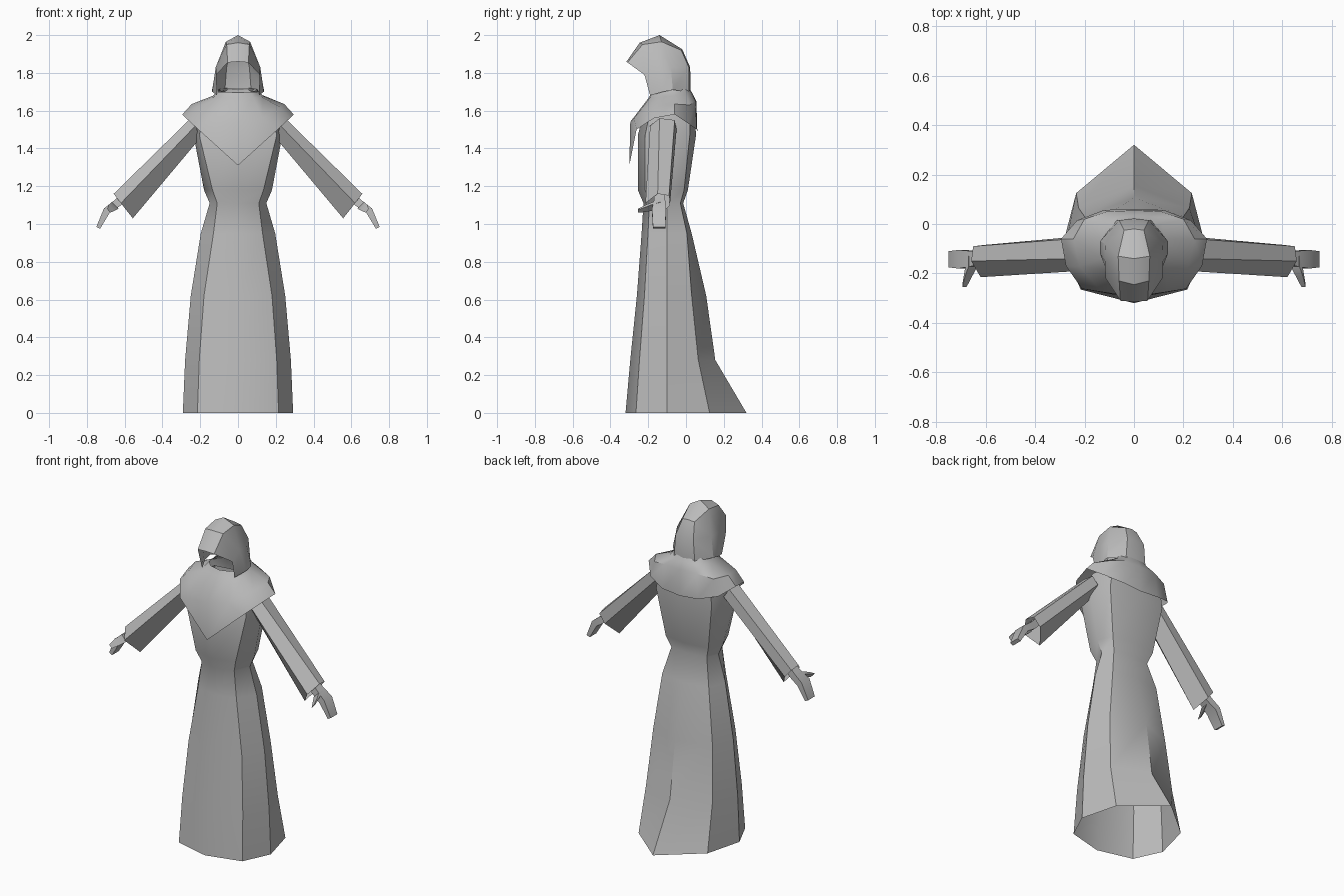
import bpy
import bmesh
from math import radians

cube = bpy.data.objects.get("Cube")
if cube:
    bpy.data.objects.remove(cube, do_unlink=True)

# One grey cloth colour
grey = bpy.data.materials.new("cloth_grey")
grey.use_nodes = True
colour = (0.5, 0.5, 0.5, 1)
grey.diffuse_color = colour
grey.node_tree.nodes["Principled BSDF"].inputs["Base Color"].default_value = colour


def loft(name, rings, closed=True, caps=False, mirror=False, smooth=40):
    """Skin a row of equal-length point rings into one sheet."""
    bm = bmesh.new()
    rows = [[bm.verts.new(p) for p in ring] for ring in rings]
    count = len(rows[0])
    for low, high in zip(rows, rows[1:]):
        for i in range(count if closed else count - 1):
            j = (i + 1) % count
            bm.faces.new((low[i], low[j], high[j], high[i]))
    if caps:
        bm.faces.new(rows[0])
        bm.faces.new(rows[-1])
    bmesh.ops.remove_doubles(bm, verts=bm.verts[:], dist=0.001)
    bmesh.ops.recalc_face_normals(bm, faces=bm.faces[:])
    mesh = bpy.data.meshes.new(name)
    bm.to_mesh(mesh)
    bm.free()
    obj = bpy.data.objects.new(name, mesh)
    bpy.context.collection.objects.link(obj)
    mesh.materials.append(grey)
    if mirror:
        mod = obj.modifiers.new("mirror", "MIRROR")
        mod.use_clip = True
        mod.merge_threshold = 0.001
    bpy.ops.object.select_all(action="DESELECT")
    obj.select_set(True)
    bpy.context.view_layer.objects.active = obj
    bpy.ops.object.shade_smooth_by_angle(angle=radians(smooth))
    return obj


def whole(half):
    """Complete a front-to-back half ring with its mirror image."""
    return half + [(-x, y, z) for x, y, z in half[-2:0:-1]]


def robe_ring(z, front, corner, side, back_corner, back):
    mid = -0.1
    return whole([
        (0, front, z),
        (corner, front + (mid - front) * 0.25, z),
        (side, mid, z),
        (side * 0.8, back_corner, z),
        (0, back, z),
    ])


# Robe: open hem with a train, narrow waist, wide chest
robe_profile = [
    (0.0, -0.32, 0.215, 0.292, 0.125, 0.32),
    (0.28, -0.295, 0.205, 0.28, 0.065, 0.155),
    (0.62, -0.26, 0.18, 0.25, 0.03, 0.107),
    (0.95, -0.235, 0.13, 0.197, 0.005, 0.03),
    (1.11, -0.225, 0.11, 0.15, -0.03, -0.015),
    (1.18, -0.255, 0.135, 0.18, -0.01, 0.01),
    (1.47, -0.255, 0.205, 0.235, 0.02, 0.053),
    (1.6, -0.22, 0.18, 0.21, 0.02, 0.045),
]
loft("robe", [robe_ring(*row) for row in robe_profile])

# Mantle: pointed collar draped over the shoulders, tucked in at the neck
mantle_hem = [(0, -0.3, 1.31), (0.21, -0.262, 1.5), (0.275, -0.17, 1.56),
              (0.295, -0.06, 1.58), (0.23, 0.015, 1.53), (0.12, 0.057, 1.5),
              (0, 0.06, 1.49)]
mantle_shoulder = [(0, -0.295, 1.54), (0.13, -0.275, 1.56), (0.22, -0.17, 1.62),
                   (0.245, -0.06, 1.635), (0.2, 0.02, 1.63), (0.11, 0.05, 1.65),
                   (0, 0.055, 1.65)]
mantle_neck = [(0, -0.2, 1.665), (0.08, -0.19, 1.67), (0.13, -0.14, 1.67),
               (0.13, -0.06, 1.68), (0.11, 0, 1.69), (0.06, 0.03, 1.69),
               (0, 0.035, 1.69)]
neck_top = [(x * 0.8, (y + 0.08) * 0.85 - 0.08, z + 0.03) for x, y, z in mantle_neck]
loft("mantle", [whole(r) for r in (mantle_hem, mantle_shoulder, mantle_neck, neck_top)])

# Hood: arches running from the overhanging brim to the back of the head
hood_arches = [
    [(0.11, -0.19, 1.68), (0.115, -0.22, 1.79), (0.055, -0.31, 1.855), (0, -0.315, 1.86)],
    [(0.137, -0.12, 1.7), (0.118, -0.15, 1.83), (0.06, -0.23, 1.95), (0, -0.245, 1.96)],
    [(0.137, -0.07, 1.71), (0.116, -0.08, 1.83), (0.064, -0.13, 1.965), (0, -0.14, 2)],
    [(0.07, 0.015, 1.7), (0.06, 0.015, 1.83), (0.04, -0.025, 1.92), (0, -0.02, 1.925)],
    [(0, 0.025, 1.7), (0, 0.022, 1.83), (0, -0.02, 1.925), (0, -0.02, 1.925)],
]
loft("hood", hood_arches, closed=False, mirror=True, smooth=30)

# Sleeves: five-sided, with open hanging cuffs
shoulder = [(0.25, -0.06, 1.55), (0.25, -0.14, 1.56), (0.225, -0.19, 1.52),
            (0.2, -0.13, 1.455), (0.22, -0.05, 1.5)]
cuff = [(0.65, -0.09, 1.15), (0.658, -0.15, 1.16), (0.62, -0.215, 1.11),
        (0.557, -0.15, 1.03), (0.61, -0.085, 1.1)]
loft("sleeves", [shoulder, cuff], mirror=True, smooth=30)


def slab(x, z, dx, dz, near, far):
    """Four-cornered section of a hand or thumb."""
    return [(x - dx, near, z - dz), (x + dx, near, z + dz),
            (x + dx, far, z + dz), (x - dx, far, z - dz)]


# Hands: flat tapered mitts that bend down at the knuckles
loft("hands", [
    slab(0.58, 1.17, 0.015, 0.015, -0.165, -0.115),
    slab(0.64, 1.11, 0.015, 0.015, -0.17, -0.11),
    slab(0.695, 1.07, 0.015, 0.012, -0.18, -0.105),
    slab(0.74, 0.98, 0.01, 0.005, -0.175, -0.11),
], caps=True, mirror=True, smooth=30)

# Thumbs: short spikes pointing forward
loft("thumbs", [
    slab(0.65, 1.1, 0.018, 0.018, -0.17, -0.13),
    slab(0.67, 1.085, 0.014, 0.016, -0.215, -0.185),
    slab(0.685, 1.07, 0.008, 0.01, -0.255, -0.24),
], caps=True, mirror=True, smooth=30)
